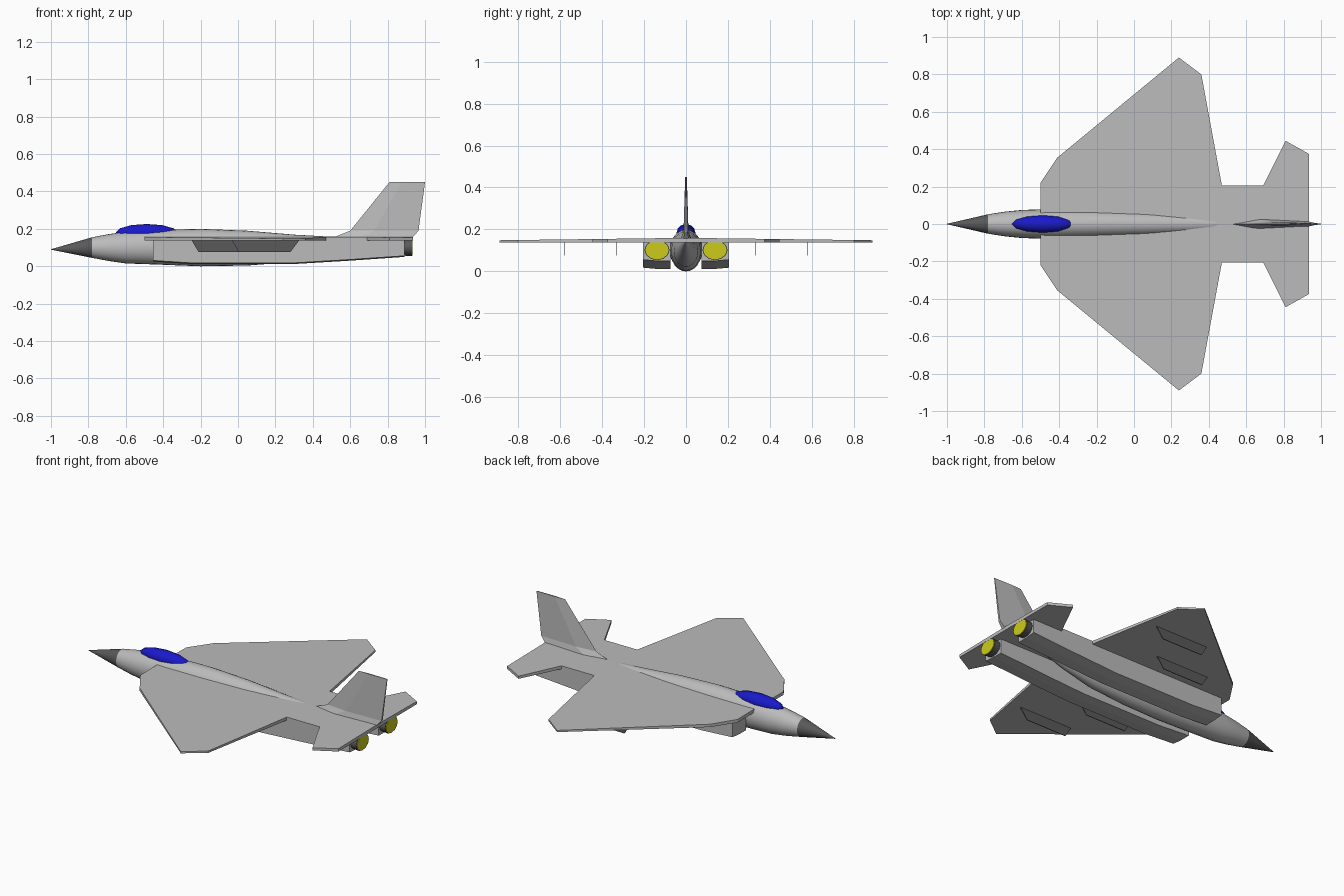
import bpy, bmesh, math
from mathutils import Matrix

cube = bpy.data.objects.get("Cube")
if cube:
    bpy.data.objects.remove(cube)


def material(name, r, g, b):
    m = bpy.data.materials.new(name)
    m.use_nodes = True
    m.diffuse_color = (r, g, b, 1)
    m.node_tree.nodes["Principled BSDF"].inputs["Base Color"].default_value = (r, g, b, 1)
    return m


GREY = material("light grey", .5, .5, .5)
DARK = material("dark grey", .1, .1, .1)
BLUE = material("canopy blue", .01, .01, .6)
YELLOW = material("exhaust yellow", .6, .6, .01)


def finish(name, bm, mat, smooth=0, mirror=False):
    bmesh.ops.remove_doubles(bm, verts=bm.verts, dist=1e-5)
    bmesh.ops.recalc_face_normals(bm, faces=bm.faces)
    mesh = bpy.data.meshes.new(name)
    bm.to_mesh(mesh)
    bm.free()
    mesh.materials.append(mat)
    ob = bpy.data.objects.new(name, mesh)
    bpy.context.collection.objects.link(ob)
    if mirror:
        mod = ob.modifiers.new("mirror", 'MIRROR')
        mod.use_axis = (False, True, False)
    if smooth:
        bpy.ops.object.select_all(action='DESELECT')
        ob.select_set(True)
        bpy.context.view_layer.objects.active = ob
        bpy.ops.object.shade_smooth_by_angle(angle=math.radians(smooth))
    return ob


def loft(rings):
    """Skin a list of equal-length point rings and cap both ends."""
    bm = bmesh.new()
    vs = [[bm.verts.new(p) for p in ring] for ring in rings]
    n = len(rings[0])
    for a, b in zip(vs, vs[1:]):
        for i in range(n):
            j = (i + 1) % n
            bm.faces.new((a[i], a[j], b[j], b[i]))
    bm.faces.new(vs[0])
    bm.faces.new(vs[-1])
    return bm


def ellipse(x, y, z, ry, rz, n=24):
    return [(x, y + ry * math.cos(2 * math.pi * i / n),
             z + rz * math.sin(2 * math.pi * i / n)) for i in range(n)]


# Fuselage: x, centre height, half width, half height
hull = [(-.78, .1, .052, .055), (-.69, .1, .066, .072), (-.6, .1, .075, .085),
        (-.45, .102, .08, .092), (-.2, .1, .076, .1), (.05, .097, .07, .093),
        (.3, .096, .058, .073), (.5, .112, .038, .046), (.75, .145, .004, .006)]
finish("fuselage", loft([ellipse(x, 0, z, a, b) for x, z, a, b in hull]), GREY, 40)
finish("nose_cone", loft([ellipse(-1, 0, .09, .001, .001),
                          ellipse(-.78, 0, .1, .052, .055)]), DARK, 40)

# Canopy: faceted bubble with its poles along the fuselage
bm = bmesh.new()
bmesh.ops.create_uvsphere(bm, u_segments=12, v_segments=6, radius=1)
bmesh.ops.transform(bm, verts=bm.verts, matrix=Matrix.Translation((-.488, 0, .18))
                    @ Matrix.Diagonal((.165, .046, .046, 1))
                    @ Matrix.Rotation(math.pi / 2, 4, 'Y'))
finish("canopy", bm, BLUE, 40)

# Wing and tailplane: one planform, slightly thicker at the root
half = [(-.5, 0), (-.5, .22), (-.41, .355), (.24, .89), (.36, .8), (.47, .205),
        (.69, .205), (.81, .445), (.935, .375), (.935, 0)]
finish("wing_and_tailplane",
       loft([[(x, s * y, z - k * y) for x, y in half] for z, k in ((.138, 0), (.16, .013))
             for s in (1,)]), GREY, 0, True)

# Engine nacelles: x, bottom height
bottoms = [(-.455, .025), (-.25, .012), (.3, .012), (.6, .03), (.89, .05)]
finish("engine_nacelles",
       loft([[(x, .075, .145), (x, .205, .145), (x, .205, z + .006), (x, .14, z), (x, .075, z)]
             for x, z in bottoms]), GREY, 0, True)

# Exhaust nozzles and their glowing ends
finish("exhaust_nozzles", loft([ellipse(x, .138, .102, r, r * .8, 12)
                                for x, r in ((.87, .055), (.93, .06))]), DARK, 40, True)
finish("exhaust_discs", loft([ellipse(x, .138, .102, .056, .045, 12)
                              for x in (.929, .934)]), YELLOW, 0, True)


# Tail fin: height, leading edge, trailing edge, half thickness
def fin_ring(z, le, te, t):
    mid = le + .35 * (te - le)
    return [(le, 0, z), (mid, t, z), (te, t * .5, z), (te, -t * .5, z), (mid, -t, z)]


fin = [(.15, .5, .93, .028), (.19, .6, .965, .012), (.45, .81, 1, .004)]
finish("tail_fin", loft([fin_ring(*s) for s in fin]), GREY)

# Underwing pylons: thin trapezoid plates
for name, x, y in (("inner_pylons", -.25, .33), ("outer_pylons", -.035, .58)):
    outline = [(x, .142), (x + .365, .142), (x + .315, .075), (x + .04, .075)]
    finish(name, loft([[(px, y + d, pz) for px, pz in outline]
                       for d in (-.002, .002)]), DARK, 0, True)
